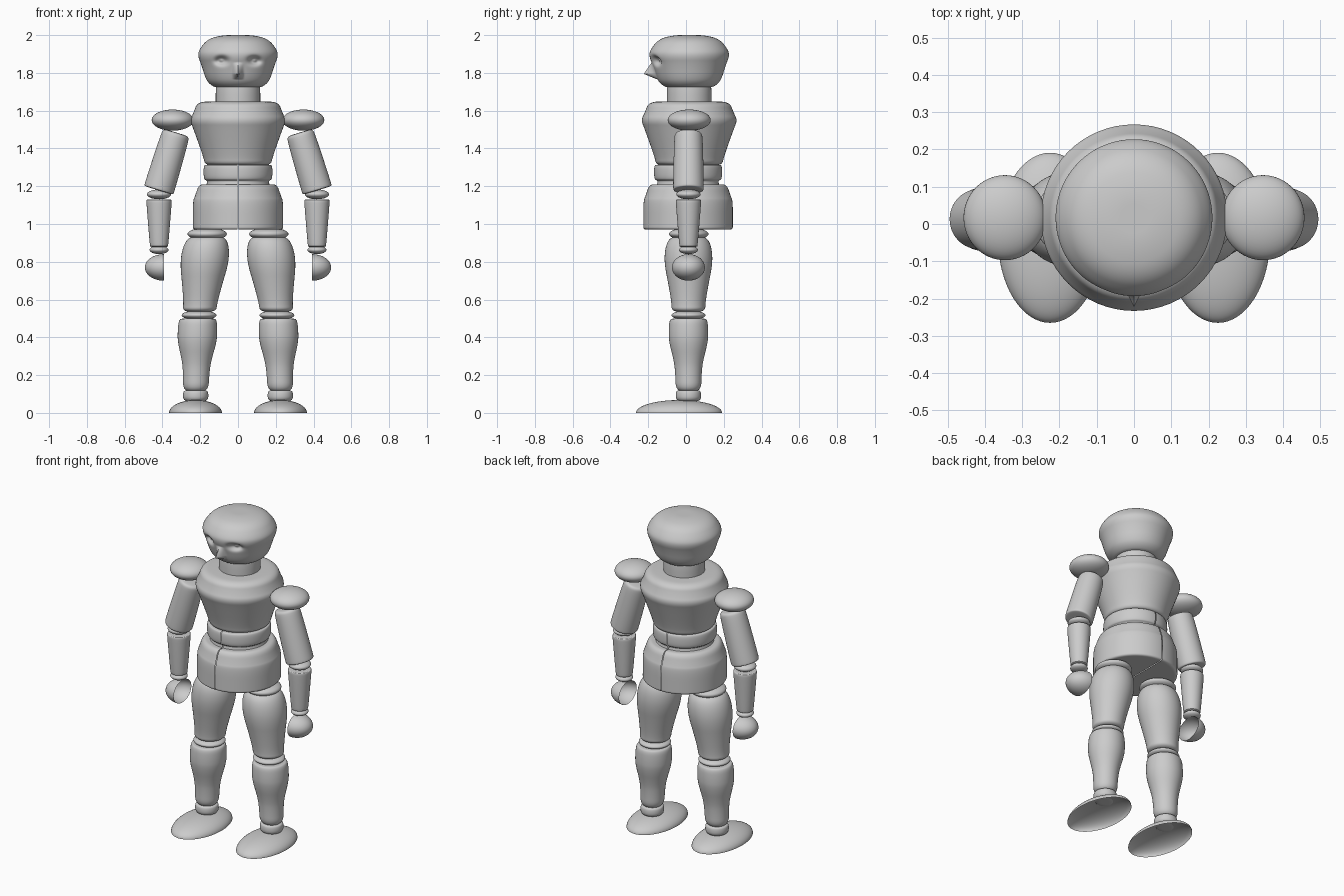
import bpy, bmesh
from math import sin, cos, pi, exp, radians
from mathutils import Matrix

cube = bpy.data.objects.get("Cube")
if cube:
    bpy.data.objects.remove(cube)

grey = bpy.data.materials.new("plain_grey")
grey.use_nodes = True
grey.diffuse_color = (0.6, 0.6, 0.6, 1)
grey.node_tree.nodes["Principled BSDF"].inputs["Base Color"].default_value = (0.6, 0.6, 0.6, 1)


def rounded(points, rounds):
    """Cut the corners of a profile, keeping its ends."""
    for _ in range(rounds):
        out = [points[0]]
        for (a, b), (c, d) in zip(points, points[1:]):
            out += [(a * .75 + c * .25, b * .75 + d * .25), (a * .25 + c * .75, b * .25 + d * .75)]
        points = out + [points[-1]]
    return points


def lathe(name, profile, place=(0, 0, 0), scale=(1, 1, 1), lean=0, turn=0,
          rounds=2, segments=64, arc=2 * pi, start=0, sculpt=None):
    """Spin an (r, z) profile; lean shears x with height, turn rotates about y."""
    bm = bmesh.new()
    full = arc > 2 * pi - .01
    count = segments if full else segments + 1
    rings = []
    for r, z in rounded(profile, rounds):
        ring = []
        for i in range(count):
            a = start + arc * i / segments
            ring.append(bm.verts.new((r * cos(a) + lean * z, r * sin(a), z)))
        rings.append(ring)
    for low, high in zip(rings, rings[1:]):
        for i in range(segments):
            j = (i + 1) % count
            bm.faces.new((low[i], low[j], high[j], high[i]))
    bmesh.ops.remove_doubles(bm, verts=bm.verts, dist=1e-5)
    bmesh.ops.recalc_face_normals(bm, faces=bm.faces)
    if sculpt:
        for v in bm.verts:
            sculpt(v.co)
    bm.transform(Matrix.Translation(place) @ Matrix.Rotation(turn, 4, 'Y') @ Matrix.Diagonal((*scale, 1)))
    mesh = bpy.data.meshes.new(name)
    bm.to_mesh(mesh)
    bm.free()
    mesh.materials.append(grey)
    obj = bpy.data.objects.new(name, mesh)
    bpy.context.collection.objects.link(obj)
    bpy.ops.object.select_all(action='DESELECT')
    obj.select_set(True)
    bpy.context.view_layer.objects.active = obj
    bpy.ops.object.shade_smooth_by_angle(angle=radians(40))
    return obj


def ellipsoid(name, place, size, sweep=pi, turn=0):
    """A whole ball, or with a half sweep an open dome."""
    n = 24
    arc = [(sin(sweep * i / n), cos(sweep * i / n)) for i in range(n + 1)]
    return lathe(name, arc, place, size, turn=turn, rounds=0)


def carve_face(co):
    """Push in the eye sockets and pull out the pointed nose."""
    if co.y > 0:
        return
    ex, ez = abs(co.x) - .088, co.z - 1.865
    co.y += .045 * exp(-(ex / .03) ** 2 - (ez / .02) ** 2)
    co.y -= .022 * exp(-(ex / .013) ** 2 - (ez / .011) ** 2)
    dz = co.z - 1.795
    height = max(0, 1 - (dz / .06 if dz > 0 else -dz / .03))
    co.y -= .062 * height * max(0, 1 - abs(co.x) / .03)


# Head and neck
Y = .017
lathe("head", [(0, 2), (.08, 2), (.16, 1.98), (.205, 1.925), (.213, 1.89), (.193, 1.84), (.172, 1.77),
               (.15, 1.74), (.115, 1.72), (0, 1.72)], (0, Y, 0), rounds=4, segments=160, sculpt=carve_face)
lathe("neck", [(.11, 1.76), (.118, 1.72), (.118, 1.63)], (0, Y, 0))

# Torso
lathe("chest", [(0, 1.65), (.13, 1.65), (.215, 1.645), (.235, 1.59), (.255, 1.55), (.235, 1.5),
                (.185, 1.36), (.175, 1.315), (.14, 1.315), (0, 1.315)], (0, Y, 0), rounds=3)

# Waist and pelvis, each made of two halves with a thin seam between them
waist = [(0, 1.315), (.165, 1.315), (.18, 1.31), (.18, 1.24), (.165, 1.23), (.16, 1.225), (.17, 1.19), (0, 1.19)]
pelvis = [(0, 1.21), (.16, 1.21), (.205, 1.21), (.225, 1.15), (.237, 1.12), (.237, 1.0), (.237, .97),
          (.2, .97), (0, .97)]
for side, s in (("left", 1), ("right", -1)):
    begin = -pi / 2 if s > 0 else pi / 2
    lathe(side + "_waist", waist, (.002 * s, .011, 0), arc=pi, start=begin, rounds=3)
    lathe(side + "_pelvis", pelvis, (.002 * s, .011, 0), arc=pi, start=begin, rounds=3)

# Limbs, one set for each side
for side, s in (("left", 1), ("right", -1)):
    # Arm
    ellipsoid(side + "_shoulder", (.346 * s, Y, 1.55), (.111, .114, .056))
    lathe(side + "_upper_arm", [(0, .32), (.05, .32), (.07, .315), (.075, .29), (.079, .15), (.081, .02),
                                (.08, .004), (.072, 0), (0, 0)], (.42 * s, .013, 1.178), turn=-.295 * s)
    ellipsoid(side + "_elbow", (.418 * s, .013, 1.157), (.064, .064, .026))
    lathe(side + "_forearm", [(0, 1.13), (.06, 1.13), (.067, 1.127), (.066, 1.1), (.049, .89), (.046, .878), (0, .878)],
          (.418 * s, .013, 0))
    ellipsoid(side + "_wrist", (.418 * s, .013, .863), (.05, .05, .022))
    ellipsoid(side + "_hand", (.393 * s, .013, .77), (.07, .087, .1), sweep=pi / 2, turn=s * pi / 2)
    # Leg
    ellipsoid(side + "_hip", (.163 * s, .015, .947), (.104, .104, .034))
    lathe(side + "_thigh", [(0, .4), (.07, .4), (.105, .385), (.125, .33), (.127, .25), (.105, .14), (.09, .05),
                            (.088, 0), (0, 0)], (.204 * s, .013, .535), lean=-.1 * s, rounds=3)
    ellipsoid(side + "_knee", (.206 * s, .013, .517), (.092, .09, .026))
    lathe(side + "_shin", [(0, .385), (.08, .385), (.1, .38), (.105, .32), (.103, .26), (.077, .16), (.07, .1),
                           (.067, 0), (0, 0)], (.224 * s, .013, .115), lean=-.03 * s, rounds=3)
    lathe(side + "_ankle", [(0, .12), (.06, .12), (.067, .105), (.067, .075), (.05, .06), (0, .06)],
          (.224 * s, .013, 0))
    ellipsoid(side + "_foot", (.225 * s, -.037, 0), (.14, .228, .068), sweep=pi / 2)
